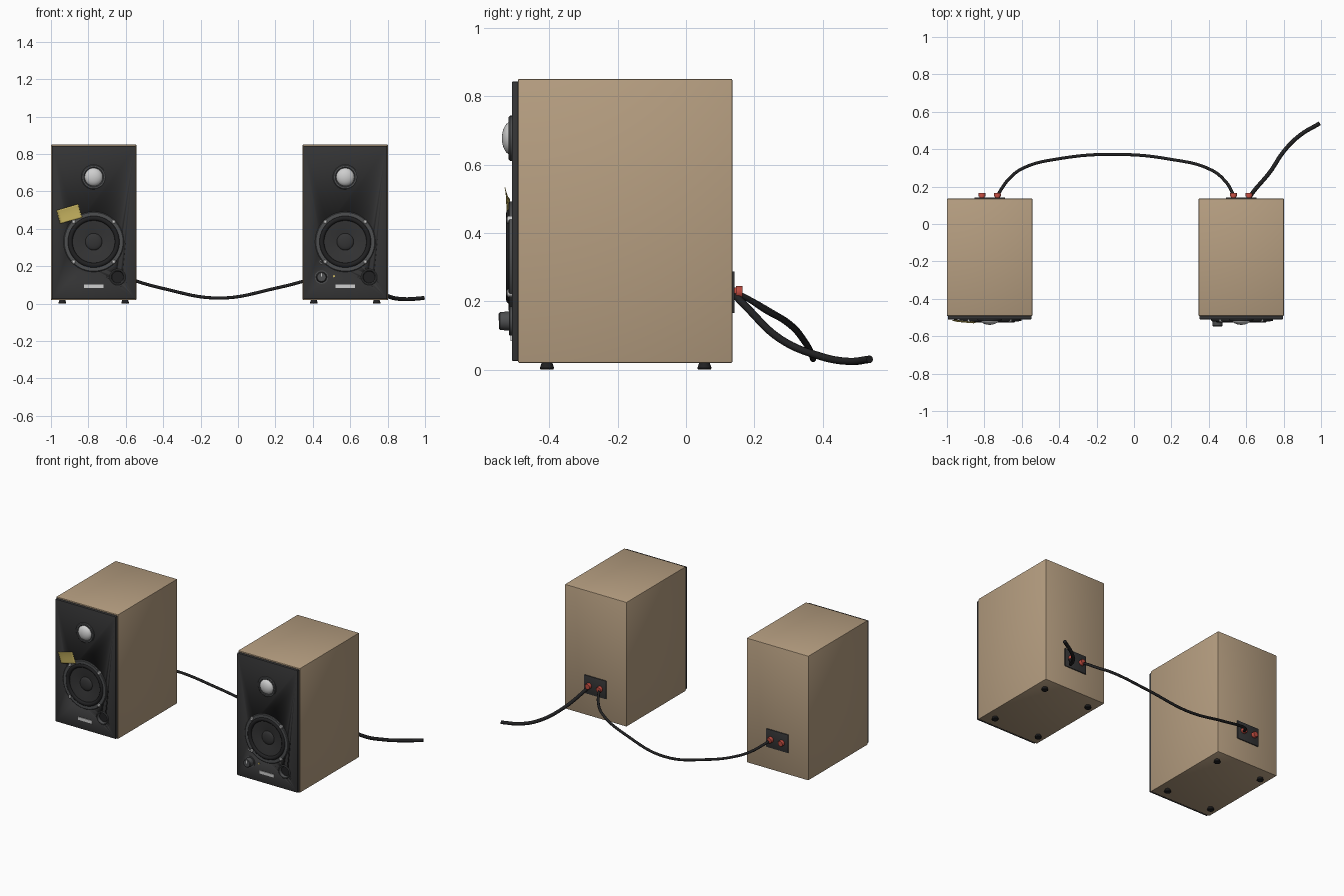
import bpy, bmesh, math
from mathutils import Matrix, Vector

if "Cube" in bpy.data.objects:
    bpy.data.objects.remove(bpy.data.objects["Cube"])


def mat(name, r, g, b):
    m = bpy.data.materials.new(name)
    m.diffuse_color = (r, g, b, 1)
    m.use_nodes = True
    m.node_tree.nodes["Principled BSDF"].inputs["Base Color"].default_value = m.diffuse_color
    return m


TAN = mat("tan_wood", 0.47, 0.345, 0.22)
PANEL = mat("charcoal", 0.035, 0.035, 0.036)
GREY = mat("dark_grey", 0.075, 0.077, 0.08)
BLACK = mat("black_rubber", 0.015, 0.015, 0.016)
SILVER = mat("silver", 0.62, 0.62, 0.62)
RED = mat("red_plastic", 0.52, 0.07, 0.05)
YELLOW = mat("yellow_paper", 0.58, 0.46, 0.12)


def finish(name, bm, material, smooth=True):
    me = bpy.data.meshes.new(name)
    bmesh.ops.recalc_face_normals(bm, faces=bm.faces)
    bm.to_mesh(me)
    bm.free()
    ob = bpy.data.objects.new(name, me)
    bpy.context.collection.objects.link(ob)
    me.materials.append(material)
    if smooth:
        bpy.ops.object.select_all(action='DESELECT')
        ob.select_set(True)
        bpy.context.view_layer.objects.active = ob
        bpy.ops.object.shade_smooth_by_angle(angle=math.radians(35))
    return ob


def box(name, x, y, z, material, bevel=0.0):
    """Box from (min, max) ranges, with optional rounded edges."""
    bm = bmesh.new()
    bmesh.ops.create_cube(bm, size=1)
    for v in bm.verts:
        v.co = Vector([(a + b) / 2 + c * (b - a) for (a, b), c in zip((x, y, z), v.co)])
    if bevel:
        bmesh.ops.bevel(bm, geom=bm.edges[:], offset=bevel, segments=2, profile=0.5, affect='EDGES')
    return finish(name, bm, material, bool(bevel))


def lathe(name, cx, cz, profile, material, n=48, cy=0.0, upright=False):
    """Spin (radius, depth) points about the y axis, or the z axis if upright."""
    bm = bmesh.new()
    vs = [bm.verts.new((r, 0, d)) for r, d in profile]
    es = [bm.edges.new(p) for p in zip(vs, vs[1:])]
    bmesh.ops.spin(bm, geom=vs + es, cent=(0, 0, 0), axis=(0, 0, 1), angle=math.tau, steps=n)
    bmesh.ops.remove_doubles(bm, verts=bm.verts, dist=1e-5)
    if not upright:
        bm.transform(Matrix.Rotation(math.radians(-90), 4, 'X'))
    bm.transform(Matrix.Translation((cx, cy, cz)))
    return finish(name, bm, material)


def cut(target, cutter):
    mod = target.modifiers.new("hole", 'BOOLEAN')
    mod.operation, mod.solver, mod.object = 'DIFFERENCE', 'EXACT', cutter
    bpy.ops.object.select_all(action='DESELECT')
    target.select_set(True)
    bpy.context.view_layer.objects.active = target
    bpy.ops.object.modifier_apply(modifier="hole")
    bpy.data.objects.remove(cutter)


def disc(r, back, front):
    return [(0, back), (r, back), (r, front), (0, front)]


def cable(name, pts, radius):
    cu = bpy.data.curves.new(name, 'CURVE')
    cu.dimensions, cu.bevel_depth, cu.bevel_resolution = '3D', radius, 3
    cu.use_fill_caps = True
    cu.resolution_u = 8
    sp = cu.splines.new('BEZIER')
    sp.bezier_points.add(len(pts) - 1)
    for p, co in zip(sp.bezier_points, pts):
        p.co = co
        p.handle_left_type = p.handle_right_type = 'AUTO'
    cu.materials.append(BLACK)
    bpy.context.collection.objects.link(bpy.data.objects.new(name, cu))


def speaker(side, cx):
    # cabinet and front panel with woofer and port openings
    box(side + "_cabinet", (cx - .2285, cx + .2285), (-.492, .136), (.019, .851), TAN, .005)
    panel = box(side + "_front_panel", (cx - .224, cx + .224), (-.51, -.488), (.025, .843), PANEL, .004)
    cut(panel, lathe("cutter", cx, .331, disc(.13, -.497, -.55), PANEL))
    cut(panel, lathe("cutter", cx + .128, .142, disc(.032, -.497, -.55), PANEL))

    # woofer: frame, rubber surround, cone with dust cap, screws
    lathe(side + "_woofer_frame", cx, .331, [(.134, -.505), (.161, -.505), (.161, -.516), (.157, -.52),
          (.138, -.52), (.134, -.516), (.134, -.505)], GREY, 64)
    ring = [(.126 + .013 * math.cos(t * math.tau / 12), -.515 + .012 * math.sin(t * math.tau / 12))
            for t in range(13)]
    lathe(side + "_woofer_surround", cx, .331, ring, BLACK, 64)
    cap = [(.045 * math.cos(t * math.pi / 10), -.501 - .012 * math.sin(t * math.pi / 10)) for t in range(6)]
    lathe(side + "_woofer_cone", cx, .331, [(0, -.496), (.122, -.496), (.122, -.514), (.116, -.514)]
          + cap, PANEL, 64)
    for sx in (-1, 1):
        for sz in (-1, 1):
            lathe(side + "_woofer_screw", cx + sx * .107, .331 + sz * .107,
                  [(0, -.51), (.011, -.51), (.011, -.522), (.007, -.525), (0, -.525)], SILVER, 12)

    # tweeter: ring and dome
    lathe(side + "_tweeter_ring", cx, .677, [(.046, -.505), (.066, -.505), (.066, -.515), (.062, -.519),
          (.053, -.519), (.046, -.513), (.046, -.505)], GREY)
    dome = [(.049 * math.cos(t * math.pi / 16), -.511 - .028 * math.sin(t * math.pi / 16)) for t in range(9)]
    lathe(side + "_tweeter_dome", cx, .677, [(0, -.507), (.049, -.507)] + dome, SILVER)

    # bass port and name plate
    lathe(side + "_port_rim", cx + .128, .142, [(.031, -.498), (.043, -.508), (.043, -.515), (.04, -.518),
          (.036, -.517), (.031, -.508), (.031, -.498)], GREY, 32)
    lathe(side + "_port_inside", cx + .128, .142, disc(.032, -.496, -.499), BLACK, 32)
    box(side + "_badge_plate", (cx - .053, cx + .053), (-.514, -.508), (.083, .103), SILVER)

    # feet
    for sx in (-.168, .168):
        for y in (-.407, .054):
            lathe(side + "_foot", cx + sx, 0, [(0, 0), (.018, 0), (.021, .004), (.015, .021), (0, .021)],
                  BLACK, 20, y, True)

    # rear terminal plate and binding posts
    box(side + "_terminal_plate", (cx - .081, cx + .081), (.13, .142), (.165, .287), PANEL, .002)
    for sx in (-.041, .041):
        lathe(side + "_terminal", cx + sx, .226, [(0, .14), (.014, .14), (.014, .146), (.019, .146),
              (.019, .163), (.017, .166), (0, .166)], RED, 12)


speaker("left", -.7715)
speaker("right", .5735)

# volume knob, indicator light and dial mark on the right speaker
kx = .5735 - .127
lathe("knob_collar", kx, .142, [(0, -.508), (.036, -.508), (.036, -.514), (0, -.514)], GREY, 32)
lathe("volume_knob", kx, .142, [(0, -.51), (.029, -.51), (.026, -.544), (.023, -.547), (0, -.547)], GREY, 32)
box("knob_pointer", (kx - .003, kx + .003), (-.549, -.545), (.144, .164), SILVER)
lathe("indicator_light", .513, .147, disc(.006, -.508, -.514), YELLOW, 12)
cable("dial_mark", [(kx + .009 * math.cos(a), -.512, .224 + .009 * math.sin(a))
                    for a in [math.radians(60 + 40 * i) for i in range(7)]], .0025)
bpy.data.objects["dial_mark"].data.materials[0] = SILVER

# sticky note with torn short ends, lifting away from the panel
bm = bmesh.new()
rows, cols = 10, 8
grid = []
for j in range(rows + 1):
    half = .061 + (.003 if j % 2 else -.003)
    grid.append([bm.verts.new((half * (2 * i / cols - 1),
                               -.513 - .013 * (i / cols) ** .6 - .005 * (j / rows) ** 3,
                               .075 * (j / rows - .5))) for i in range(cols + 1)])
for j in range(rows):
    for i in range(cols):
        bm.faces.new((grid[j][i], grid[j][i + 1], grid[j + 1][i + 1], grid[j + 1][i]))
bm.transform(Matrix.Translation((-.902, 0, .48)) @ Matrix.Rotation(math.radians(-16), 4, 'Y'))
note = finish("paper_note", bm, YELLOW)
note.modifiers.new("thickness", 'SOLIDIFY').thickness = .002

# link cable between the speakers, and the loose cable at the right
cable("link_cable", [(-.73, .15, .222), (-.71, .185, .205), (-.66, .25, .168), (-.59, .3, .137),
      (-.395, .35, .08), (-.1, .372, .03), (.19, .347, .08), (.417, .287, .143), (.487, .23, .175),
      (.52, .18, .208), (.532, .15, .222)], .0085)
cable("loose_cable", [(.615, .14, .222), (.64, .175, .185), (.727, .278, .088), (.807, .396, .038),
      (.888, .475, .024), (.993, .538, .03)], .011)
